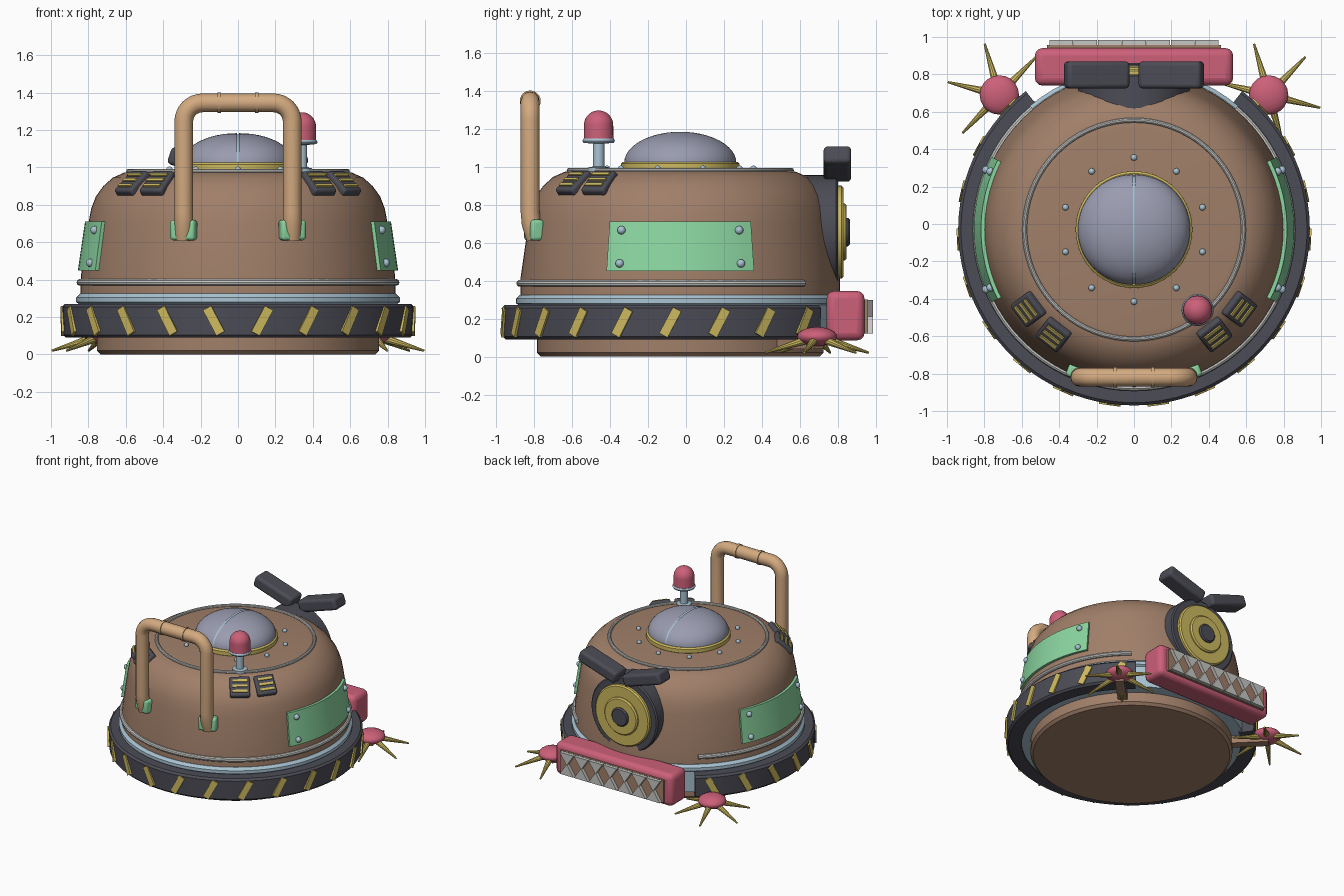
import bpy, bmesh
from math import sin, cos, pi, radians
from mathutils import Matrix, Vector

cube = bpy.data.objects.get("Cube")
if cube:
    bpy.data.objects.remove(cube)

CY = -0.03          # the round body sits slightly forward
parts = []


def material(name, hex_code):
    def lin(i):
        c = int(hex_code[i:i + 2], 16) / 255
        return c / 12.92 if c <= 0.04045 else ((c + 0.055) / 1.055) ** 2.4
    col = (lin(0), lin(2), lin(4), 1)
    m = bpy.data.materials.new(name)
    m.use_nodes = True
    m.diffuse_color = col
    m.node_tree.nodes["Principled BSDF"].inputs["Base Color"].default_value = col
    return m


BROWN = material("brown", "A07F69")
DARK = material("charcoal", "4C4C56")
YELLOW = material("mustard", "CDB95F")
PINK = material("rose", "CC6079")
GREEN = material("mint", "8BD6A0")
BLUE = material("pale blue", "A9C3D2")
GREY = material("pale grey", "C6C6C4")
LAVENDER = material("lavender grey", "9A9CB0")
TAN = material("tan", "D3AA80")


def finish(name, bm, mat, matrix=None, bevel=0):
    bmesh.ops.remove_doubles(bm, verts=bm.verts, dist=1e-5)
    bmesh.ops.recalc_face_normals(bm, faces=bm.faces)
    me = bpy.data.meshes.new(name)
    bm.to_mesh(me)
    bm.free()
    me.materials.append(mat)
    ob = bpy.data.objects.new(name, me)
    bpy.context.collection.objects.link(ob)
    if matrix:
        ob.matrix_world = matrix
    if bevel:
        mod = ob.modifiers.new("bevel", "BEVEL")
        mod.width, mod.segments = bevel, 3
    parts.append(ob)
    return ob


def polar(angle, r, z):
    """Point around the body; angle in degrees from the front towards +x."""
    a = radians(angle)
    return Vector((r * sin(a), CY - r * cos(a), z))


def lathe(name, profile, mat, start=0, end=360, steps=72, closed=False, matrix=None):
    """Turn an (r, z) profile about the z axis, fully or over an arc."""
    bm = bmesh.new()
    rows = []
    for i in range(steps + 1):
        a = radians(start + (end - start) * i / steps)
        rows.append([bm.verts.new((r * sin(a), -r * cos(a), z)) for r, z in profile])
    n = len(profile)
    for p, q in zip(rows, rows[1:]):
        for j in range(n if closed else n - 1):
            k = (j + 1) % n
            bm.faces.new((p[j], p[k], q[k], q[j]))
    if closed and end - start < 360:
        bm.faces.new(rows[0])
        bm.faces.new(rows[-1])
    bmesh.ops.dissolve_degenerate(bm, dist=1e-6, edges=bm.edges)
    return finish(name, bm, mat, matrix or Matrix.Translation((0, CY, 0)))


def tube(r, z, t):
    return [(r + t * cos(i * pi / 5), z + t * sin(i * pi / 5)) for i in range(10)]


def box(name, size, mat, matrix, bevel=0):
    bm = bmesh.new()
    bmesh.ops.create_cube(bm, size=1, matrix=Matrix.Diagonal((*size, 1)))
    return finish(name, bm, mat, matrix, bevel)


def ball(name, loc, r, mat, flat=1.0):
    bm = bmesh.new()
    bmesh.ops.create_uvsphere(bm, u_segments=20, v_segments=12, radius=r)
    return finish(name, bm, mat, Matrix.Translation(loc) @ Matrix.Diagonal((1, 1, flat, 1)))


def move(x, y, z):
    return Matrix.Translation((x, y, z))


# Main shell, base and rings
lathe("base", [(0, 0), (0.735, 0), (0.755, 0.02), (0.755, 0.12), (0, 0.12)], BROWN)
lathe("skirt_ring", [(0, 0.1), (0.845, 0.1), (0.85, 0.27), (0.865, 0.28), (0.865, 0.305),
                     (0.845, 0.325), (0, 0.325)], BLUE)
lathe("body", [(0, 0.3), (0.843, 0.3), (0.84, 0.42), (0.8, 0.7), (0.785, 0.78), (0.76, 0.845),
               (0.72, 0.9), (0.67, 0.945), (0.61, 0.972), (0.54, 0.982), (0, 0.985)], BROWN)
lathe("body_trim", tube(0.845, 0.385, 0.018), GREY, -140, 140, closed=True)
lathe("top_trim", tube(0.585, 0.98, 0.013), GREY, closed=True, steps=72)

# Bumper with slanted warning stripes, open at the back
lathe("bumper", [(0.82, 0.09), (0.92, 0.09), (0.935, 0.105), (0.94, 0.255), (0.925, 0.27),
                 (0.82, 0.27)], DARK, -142, 142, closed=True)
for side in (-1, 1):
    for k in range(9):
        a = side * (7.89 + 15.78 * k)
        box("bumper_stripe", (0.05, 0.02, 0.155), YELLOW,
            Matrix.Translation(polar(a, 0.938, 0.18)) @ Matrix.Rotation(radians(a), 4, 'Z')
            @ Matrix.Rotation(side * radians(28), 4, 'Y'))

# Glass dome in two halves on a collar with rivets
lathe("dome_collar", [(0, 0.97), (0.3, 0.97), (0.312, 0.985), (0.312, 1.015), (0.3, 1.025),
                      (0, 1.025)], YELLOW)
arc = [(i * pi / 24) for i in range(13)]
lathe("dome_seam", [(0.289 * cos(t), 1.02 + 0.156 * sin(t)) for t in arc], BLUE)
for side in (-1, 1):
    half = lathe("dome_half", [(0.295 * cos(t), 1.02 + 0.163 * sin(t)) for t in arc],
                 LAVENDER, 0, 180 * side, 32)
    half.location.x = 0.006 * side
for k in range(10):
    ball("top_rivet", polar(36 * k, 0.385, 0.988), 0.017, BLUE)

# Riveted side plates
for side in (-90, 90):
    lathe("side_plate", [(0.81, 0.45), (0.856, 0.45), (0.818, 0.71), (0.77, 0.71)],
          GREEN, side - 27, side + 27, 16, closed=True)
    for da in (-22, 22):
        ball("plate_rivet", polar(side + da, 0.852, 0.49), 0.022, BLUE)
        ball("plate_rivet", polar(side + da, 0.827, 0.665), 0.022, BLUE)

# Shoulder vents
for a in (-53, -37.5, 37.5, 53):
    frame = (Matrix.Translation(polar(a, 0.705, 0.912)) @ Matrix.Rotation(radians(a), 4, 'Z')
             @ Matrix.Rotation(radians(42), 4, 'X'))
    box("vent", (0.15, 0.16, 0.05), DARK, frame, 0.015)
    for y in (-0.042, 0, 0.042):
        box("vent_slat", (0.11, 0.018, 0.016), YELLOW, frame @ move(0, y, 0.026))

# Carrying handle
path = [(-0.29, -0.79, 0.62), (-0.29, -0.815, 0.7), (-0.29, -0.82, 0.76)]
for k in range(9):
    t = pi - k * pi / 16
    path.append((-0.19 + 0.1 * cos(t), -0.82, 1.245 + 0.1 * sin(t)))
path += [(-x, y, z) for x, y, z in reversed(path)]
curve = bpy.data.curves.new("handle", 'CURVE')
curve.dimensions = '3D'
curve.bevel_depth, curve.bevel_resolution, curve.use_fill_caps = 0.05, 4, True
spline = curve.splines.new('POLY')
spline.points.add(len(path) - 1)
for point, co in zip(spline.points, path):
    point.co = (*co, 1)
curve.materials.append(TAN)
handle = bpy.data.objects.new("handle", curve)
bpy.context.collection.objects.link(handle)
for side in (-1, 1):
    lathe("handle_band", [(0, -0.01), (0.055, -0.01), (0.055, 0.01), (0, 0.01)], TAN, steps=24,
          matrix=move(0.1 * side, -0.82, 1.345) @ Matrix.Rotation(pi / 2, 4, 'Y'))
    box("handle_foot", (0.14, 0.07, 0.11), GREEN,
        move(0.29 * side, -0.8, 0.665) @ Matrix.Rotation(radians(20 * side), 4, 'Z'), 0.018)

# Signal lamp
lathe("lamp_stand", [(0, 0.97), (0.055, 0.97), (0.055, 0.995), (0.03, 1.0), (0.03, 1.12),
                     (0.08, 1.125), (0.086, 1.135), (0.08, 1.147), (0, 1.147)],
      BLUE, steps=28, matrix=move(0.34, -0.46, 0))
lathe("lamp", [(0.078, 1.145)] + [(0.077 * cos(t), 1.218 + 0.077 * sin(t)) for t in arc],
      PINK, steps=28, matrix=move(0.34, -0.46, 0))

# Rear eye: stacked discs facing backwards
eye = move(0, 0, 0.655) @ Matrix.Rotation(-pi / 2, 4, 'X')
for name, r, y0, y1, mat in (("eye_housing", 0.3, 0.55, 0.8, DARK),
                             ("eye_ring", 0.245, 0.78, 0.828, YELLOW),
                             ("eye_iris", 0.15, 0.8, 0.846, YELLOW),
                             ("eye_pupil", 0.075, 0.8, 0.862, DARK)):
    lathe(name, [(0, y0), (r, y0), (r, y1 - 0.01), (r - 0.01, y1), (0, y1)], mat,
          steps=48, matrix=eye)
for side in (-1, 1):
    box("brow", (0.35, 0.145, 0.095), DARK,
        move(0.2 * side, 0.797, 1.013) @ Matrix.Rotation(-side * radians(18), 4, 'Y'), 0.022)

# Rear mouth with interlocking teeth
box("mouth", (1.06, 0.2, 0.26), PINK, move(0, 0.84, 0.215), 0.04)
box("mouth_inside", (0.93, 0.03, 0.18), BROWN, move(0, 0.942, 0.21))
for row in (-1, 1):
    for k in range(7):
        x = (k - 3) * 0.13
        bm = bmesh.new()
        base = [bm.verts.new((x + dx, 0.95, 0.21 + row * dz))
                for dx, dz in ((-0.063, 0.088), (0.063, 0.088), (0, -0.005))]
        solid = bmesh.ops.extrude_face_region(bm, geom=[bm.faces.new(base)])
        bmesh.ops.translate(bm, vec=(0, 0.034, 0),
                            verts=[v for v in solid["geom"] if isinstance(v, bmesh.types.BMVert)])
        finish("tooth", bm, GREY)

# Spiky side brushes on short arms
for side in (-1, 1):
    hub = Vector((0.72 * side, 0.69, 0.105))
    box("brush_arm", (0.07, 0.34, 0.06), BROWN,
        Matrix.Translation(polar(135 * side, 0.86, 0.07))
        @ Matrix.Rotation(radians(135 * side), 4, 'Z'))
    ball("brush_hub", hub, 0.105, PINK, 0.48)
    for k in range(6):
        a = radians(46 + 60 * k)
        d = Vector((cos(a), sin(a), -0.3))
        bm = bmesh.new()
        bmesh.ops.create_cone(bm, cap_ends=True, segments=10, radius1=0.024, radius2=0.006,
                              depth=0.24)
        finish("brush_spike", bm, YELLOW, Matrix.Translation(hub + d * 0.168)
               @ d.to_track_quat('Z', 'Y').to_matrix().to_4x4())

# Smooth shading with sharp edges kept
bpy.ops.object.select_all(action='DESELECT')
for ob in parts:
    ob.select_set(True)
bpy.context.view_layer.objects.active = parts[0]
bpy.ops.object.shade_smooth_by_angle(angle=radians(35))
